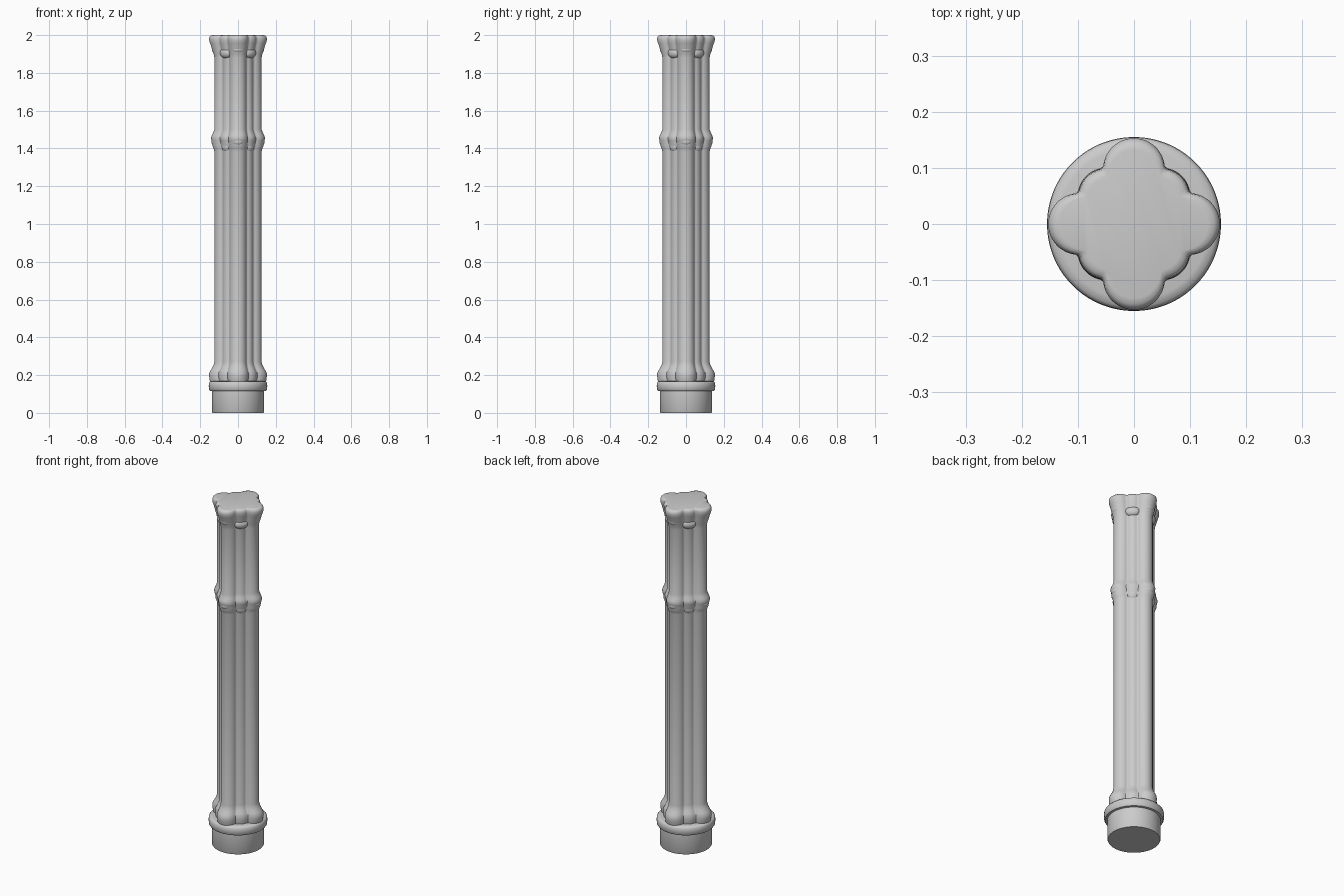
import bpy, bmesh
from math import sin, cos, pi, sqrt, exp, log

if "Cube" in bpy.data.objects:
    bpy.data.objects.remove(bpy.data.objects["Cube"])

SEG = 128


def circle_reach(angle, dist, rad):
    """Distance from the axis to the far side of an offset circle."""
    k = rad * rad - (dist * sin(angle)) ** 2
    return dist * cos(angle) + sqrt(k) if k > 0 and cos(angle) > 0 else 0.0


def clustered(lobe, diag):
    """Section of four main lobes with a smaller roll on each diagonal."""
    lr, dr = lobe * 0.36, diag * 0.42
    ring = []
    for i in range(SEG):
        a = (2 * pi * i / SEG + pi / 4) % (pi / 2) - pi / 4
        b = pi / 4 - abs(a)
        parts = (circle_reach(a, lobe - lr, lr), circle_reach(b, diag - dr, dr), diag * 0.88)
        ring.append(log(sum(exp(700 * p) for p in parts)) / 700)
    return ring


def loft(name, sections):
    """Skin a stack of (z, radii) rings and cap both ends."""
    bm = bmesh.new()
    rings = [[bm.verts.new((r * cos(2 * pi * i / SEG), r * sin(2 * pi * i / SEG), z))
              for i, r in enumerate(radii)] for z, radii in sections]
    for lo, hi in zip(rings, rings[1:]):
        for i in range(SEG):
            j = (i + 1) % SEG
            bm.faces.new((lo[i], lo[j], hi[j], hi[i]))
    bm.faces.new(rings[0][::-1])
    bm.faces.new(rings[-1])
    mesh = bpy.data.meshes.new(name)
    bm.to_mesh(mesh)
    bm.free()
    obj = bpy.data.objects.new(name, mesh)
    bpy.context.collection.objects.link(obj)
    smooth(obj)


def smooth(obj):
    bpy.ops.object.select_all(action='DESELECT')
    obj.select_set(True)
    bpy.context.view_layer.objects.active = obj
    bpy.ops.object.shade_smooth_by_angle(angle=0.7)


def bosses(name, dist, z, size, start):
    """Four soft carved bosses around the column."""
    for k in range(4):
        a = start + k * pi / 2
        bpy.ops.mesh.primitive_uv_sphere_add(segments=24, ring_count=12, radius=1,
            location=(dist * cos(a), dist * sin(a), z), rotation=(0, 0, a))
        obj = bpy.context.object
        obj.name = f"{name}_{k + 1}"
        obj.scale = size
        smooth(obj)


# Round plinth with its projecting ring
plinth = [(0, .135), (.006, .138), (.115, .138), (.117, .149), (.124, .154), (.142, .155),
          (.158, .154), (.165, .148), (.168, .135)]
loft("plinth", [(z, [r] * SEG) for z, r in plinth])

# Clustered shaft: z, lobe reach, diagonal reach
shaft = [(.160, .146, .116), (.172, .150, .119), (.195, .153, .121), (.212, .152, .120),
         (.225, .145, .115), (.240, .136, .107), (.255, .129, .101), (.270, .125, .098),
         (1.385, .125, .098), (1.400, .129, .101), (1.415, .136, .107), (1.430, .136, .108),
         (1.443, .141, .112), (1.456, .143, .114), (1.468, .139, .110), (1.482, .132, .104),
         (1.500, .125, .098), (1.880, .125, .098), (1.900, .129, .102), (1.920, .136, .107),
         (1.940, .142, .111), (1.955, .147, .115), (1.968, .152, .118), (1.982, .153, .119),
         (1.992, .150, .117), (1.998, .143, .111), (2.0, .132, .101)]
loft("clustered_shaft", [(z, clustered(l, d)) for z, l, d in shaft])

# Carved drops under the middle band and the capital
bosses("band_drop", .085, 1.412, (.022, .030, .032), pi / 4)
bosses("band_lobe_drop", .115, 1.435, (.026, .032, .024), 0)
bosses("capital_drop", .088, 1.905, (.024, .040, .028), pi / 4)
bosses("capital_lobe_drop", .108, 1.925, (.030, .038, .026), 0)
